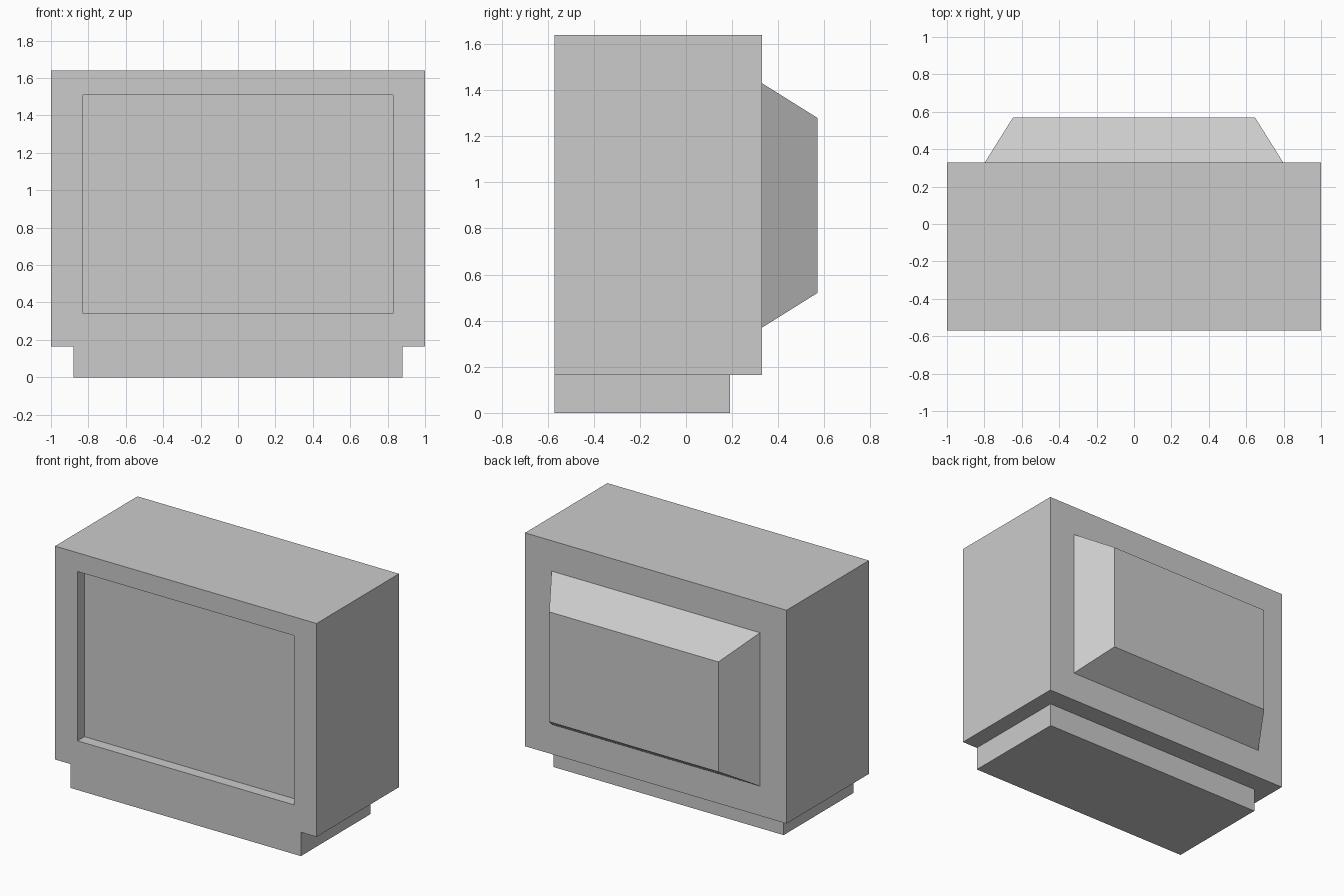
import bpy
import bmesh

cube = bpy.data.objects.get("Cube")
if cube:
    bpy.data.objects.remove(cube, do_unlink=True)

grey = bpy.data.materials.new("light_grey")
grey.use_nodes = True
COLOUR = (0.6, 0.6, 0.6, 1)
grey.diffuse_color = COLOUR
grey.node_tree.nodes["Principled BSDF"].inputs["Base Color"].default_value = COLOUR

FRONT, BACK, REAR = -0.57, 0.33, 0.57
BASE_TOP, TOP = 0.165, 1.64


def rect(bm, half_x, y, z0, z1):
    """Four corners of an upright rectangle at depth y."""
    return [bm.verts.new((x, y, z)) for x, z in
            ((-half_x, z0), (half_x, z0), (half_x, z1), (-half_x, z1))]


def bridge(bm, a, b):
    """Join two rectangles; returns bottom, right, top and left faces."""
    return [bm.faces.new((a[i], a[i - 3], b[i - 3], b[i])) for i in range(4)]


def finish(bm, name):
    bmesh.ops.recalc_face_normals(bm, faces=bm.faces)
    mesh = bpy.data.meshes.new(name)
    bm.to_mesh(mesh)
    bm.free()
    mesh.materials.append(grey)
    obj = bpy.data.objects.new(name, mesh)
    bpy.context.collection.objects.link(obj)
    return obj


# Cabinet with a recessed screen in its front
bm = bmesh.new()
outer = rect(bm, 1.0, FRONT, BASE_TOP, TOP)
rear = rect(bm, 1.0, BACK, BASE_TOP, TOP)
opening = rect(bm, 0.828, FRONT, 0.34, 1.51)
screen = rect(bm, 0.828, FRONT + 0.076, 0.34, 1.51)
bridge(bm, outer, rear)
bridge(bm, outer, opening)
bridge(bm, opening, screen)
bm.faces.new(screen)
bm.faces.new(rear)
finish(bm, "cabinet")

# Tapered tube housing on the back
bm = bmesh.new()
wide = rect(bm, 0.797, BACK, 0.37, 1.43)
narrow = rect(bm, 0.647, REAR, 0.52, 1.28)
bridge(bm, wide, narrow)
bm.faces.new(narrow)
obj = finish(bm, "tube_housing")

# Plinth, flush with the cabinet front and open where it meets the cabinet
bm = bmesh.new()
near = rect(bm, 0.88, FRONT, 0, BASE_TOP)
far = rect(bm, 0.88, 0.19, 0, BASE_TOP)
sides = bridge(bm, near, far)
bm.faces.new(near)
bm.faces.new(far)
bmesh.ops.recalc_face_normals(bm, faces=bm.faces)
bmesh.ops.delete(bm, geom=[sides[2]], context="FACES_ONLY")
finish(bm, "plinth")
